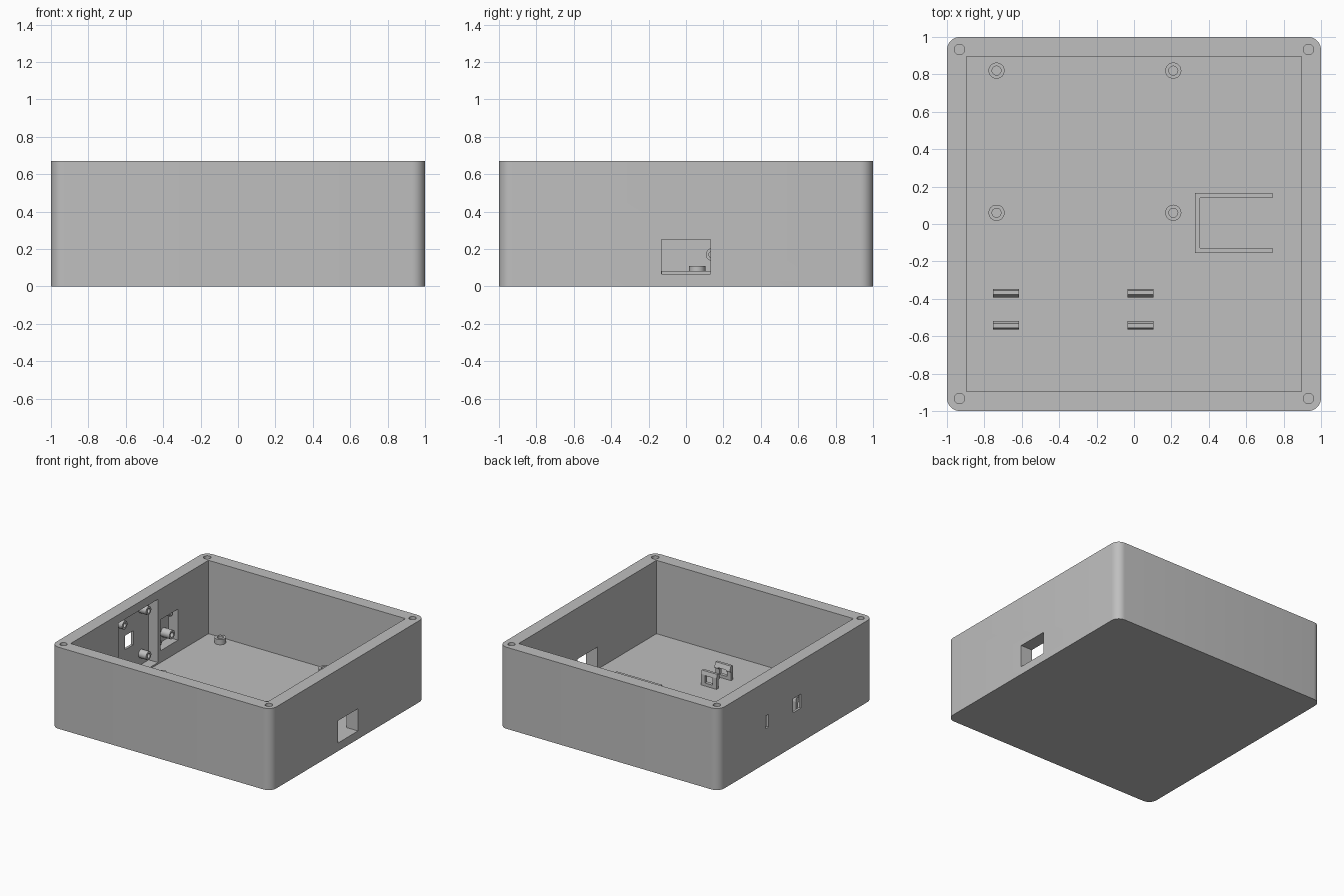
import bpy, bmesh, math
from mathutils import Matrix, Vector

cube = bpy.data.objects.get("Cube")
if cube:
    bpy.data.objects.remove(cube, do_unlink=True)

grey = bpy.data.materials.new("plain_grey")
grey.use_nodes = True
GREY = (0.52, 0.52, 0.52, 1)
grey.diffuse_color = GREY
grey.node_tree.nodes["Principled BSDF"].inputs["Base Color"].default_value = GREY

HEIGHT, FLOOR, INNER, POCKET = 0.67, 0.067, 0.895, -0.98


def finish(name, bm):
    bmesh.ops.recalc_face_normals(bm, faces=bm.faces[:])
    mesh = bpy.data.meshes.new(name)
    bm.to_mesh(mesh)
    bm.free()
    mesh.materials.append(grey)
    ob = bpy.data.objects.new(name, mesh)
    bpy.context.collection.objects.link(ob)
    return ob


def block(name, x, y, z):
    """Box from (min, max) ranges."""
    bm = bmesh.new()
    bmesh.ops.create_cube(bm, size=1)
    for v in bm.verts:
        v.co = Vector([(r[0] + r[1]) / 2 + c * (r[1] - r[0]) for c, r in zip(v.co, (x, y, z))])
    return finish(name, bm)


def prism(name, points, vector):
    """Extrude a closed outline along a vector."""
    bm = bmesh.new()
    face = bm.faces.new([bm.verts.new(p) for p in points])
    out = bmesh.ops.extrude_face_region(bm, geom=[face])
    verts = [g for g in out["geom"] if isinstance(g, bmesh.types.BMVert)]
    bmesh.ops.translate(bm, verts=verts, vec=vector)
    return finish(name, bm)


def smooth(ob):
    bpy.ops.object.select_all(action="DESELECT")
    ob.select_set(True)
    bpy.context.view_layer.objects.active = ob
    bpy.ops.object.shade_smooth_by_angle(angle=math.radians(35))


def lathe(name, profile, matrix):
    """Spin a (radius, height) profile round its axis."""
    bm = bmesh.new()
    verts = [bm.verts.new((r, 0, z)) for r, z in profile]
    edges = [bm.edges.new(pair) for pair in zip(verts, verts[1:])]
    bmesh.ops.spin(bm, geom=verts + edges, cent=(0, 0, 0), axis=(0, 0, 1),
                   angle=math.tau, steps=32)
    bmesh.ops.remove_doubles(bm, verts=bm.verts[:], dist=0.0001)
    bmesh.ops.transform(bm, matrix=matrix, verts=bm.verts[:])
    ob = finish(name, bm)
    smooth(ob)
    return ob


def tube(name, outer, bore, height, matrix):
    lathe(name, [(outer, 0), (outer, height), (bore, height), (bore, 0.002), (0, 0.002)], matrix)


def cut(ob, cutter):
    mod = ob.modifiers.new("cut", "BOOLEAN")
    mod.operation, mod.solver, mod.object = "DIFFERENCE", "EXACT", cutter
    bpy.context.view_layer.objects.active = ob
    bpy.ops.object.modifier_apply(modifier=mod.name)
    bpy.data.objects.remove(cutter, do_unlink=True)


# Rounded outer shell
R = 0.07
outline = []
for quarter, (sx, sy) in enumerate([(1, 1), (-1, 1), (-1, -1), (1, -1)]):
    for i in range(9):
        a = (quarter + i / 8) * math.pi / 2
        outline.append((sx * (1 - R) + R * math.cos(a), sy * (1 - R) + R * math.sin(a), 0))
case = prism("case", outline, (0, 0, HEIGHT))

# Cavity, wall pockets and openings
cut(case, block("cavity", (-INNER, INNER), (-INNER, INNER), (FLOOR, 1)))
cut(case, block("cable_window", (0.8, 1.1), (-0.13, 0.13), (FLOOR, 0.25)))
cut(case, block("large_pocket", (POCKET, -0.8), (-0.27, 0.24), (0.08, 0.6)))
cut(case, block("small_pocket", (POCKET, -0.8), (0.27, 0.5), (0.165, 0.42)))
cut(case, block("socket_opening", (-1.1, -0.95), (-0.065, 0.04), (0.28, 0.395)))
cut(case, block("slot_opening", (-1.1, -0.95), (0.355, 0.393), (0.285, 0.39)))

# Screw holes in the rim corners
for sx in (-1, 1):
    for sy in (-1, 1):
        hole = lathe("screw_hole", [(0, 0), (0.028, 0), (0.028, 0.5), (0, 0.5)],
                     Matrix.Translation((sx * 0.933, sy * 0.933, 0.35)))
        cut(case, hole)
smooth(case)

# Board standoffs on the floor
for x in (-0.735, 0.21):
    for y in (0.06, 0.82):
        tube("floor_standoff", 0.043, 0.024, 0.043, Matrix.Translation((x, y, FLOOR)))

# Posts inside the wall pockets, pointing inward
TURN = Matrix.Rotation(math.pi / 2, 4, "Y")
for y in (-0.17, 0.14):
    for z in (0.17, 0.54):
        tube("large_pocket_post", 0.034, 0.018, 0.07, Matrix.Translation((POCKET, y, z)) @ TURN)
for y, z in ((0.43, 0.235), (0.32, 0.2), (0.46, 0.385)):
    big = y == 0.43
    tube("small_pocket_post", 0.036 if big else 0.02, 0.02 if big else 0.01,
         0.08 if big else 0.05, Matrix.Translation((POCKET, y, z)) @ TURN)

# Low three-sided tray rim
rim = [(0.74, 0.165), (0.325, 0.165), (0.325, -0.155), (0.74, -0.155),
       (0.74, -0.128), (0.353, -0.128), (0.353, 0.138), (0.74, 0.138)]
prism("tray_rim", [(x, y, FLOOR) for x, y in rim], (0, 0, 0.015))

# Facing pairs of hooked clips, each with a window
hook = [(0.108, 0), (0.108, 0.09), (0.1, 0.12), (0.078, 0.12), (0.063, 0.085),
        (0.063, 0.075), (0.08, 0.07), (0.08, 0)]
for x in (-0.755, -0.035):
    for side in (-1, 1):
        clip = prism("clip", [(x, -0.455 + side * y, FLOOR + z) for y, z in hook], (0.14, 0, 0))
        cut(clip, block("clip_window", (x + 0.035, x + 0.105), (-0.6, -0.3),
                        (FLOOR + 0.025, FLOOR + 0.085)))
